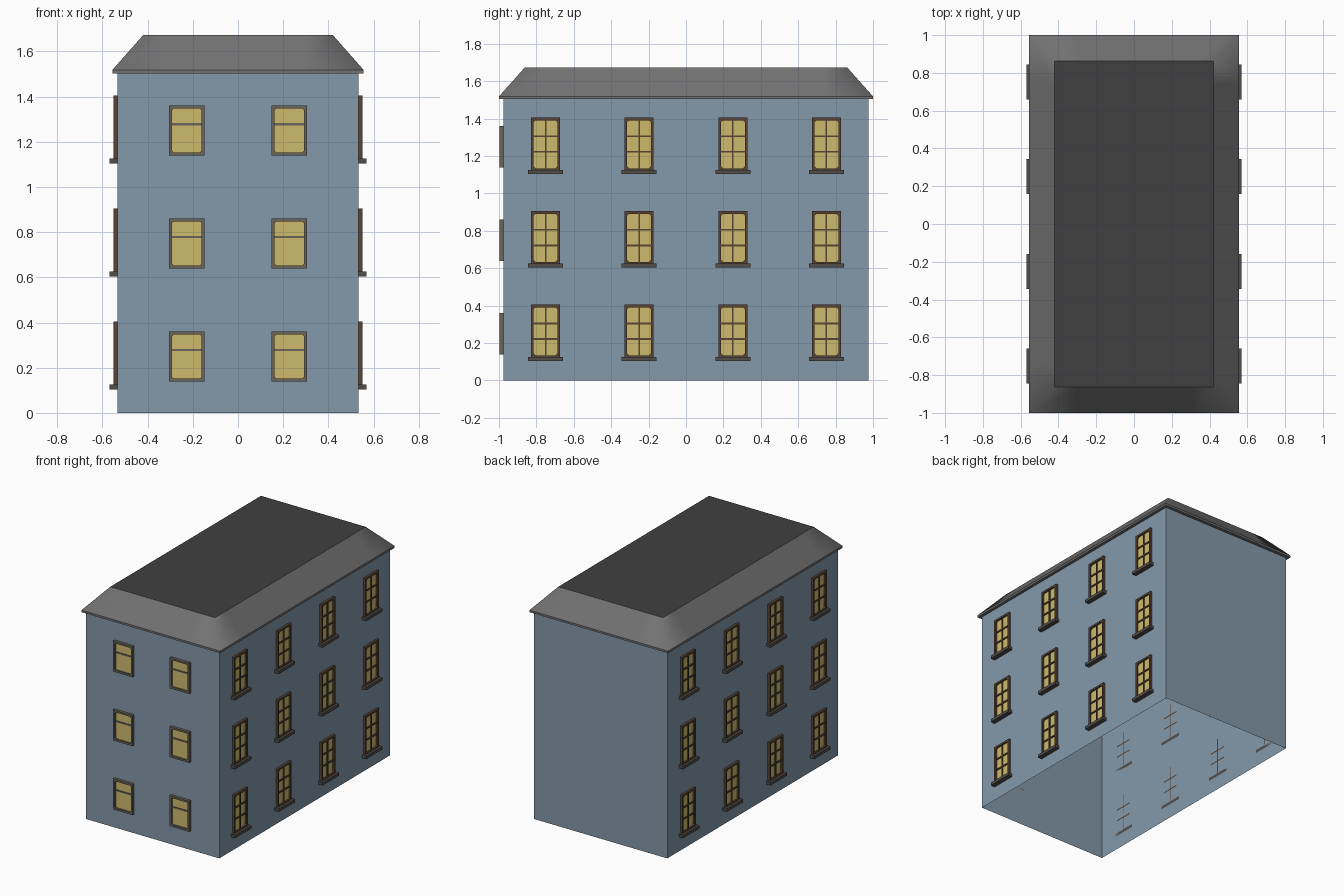
import bpy, bmesh, math
from mathutils import Matrix, Vector

if "Cube" in bpy.data.objects:
    bpy.data.objects.remove(bpy.data.objects["Cube"])


def material(name, rgb):
    m = bpy.data.materials.new(name)
    lin = [((c / 255 + 0.055) / 1.055) ** 2.4 for c in rgb]
    m.diffuse_color = (*lin, 1)
    m.use_nodes = True
    m.node_tree.nodes["Principled BSDF"].inputs["Base Color"].default_value = m.diffuse_color
    return m


WALL = material("blue wall", (132, 153, 171))
ROOF = material("grey roof", (114, 114, 114))
TOP = material("dark flat roof", (64, 64, 64))
GLASS = material("yellow glass", (206, 187, 111))
BROWN = material("brown frame", (88, 68, 52))
GREY = material("grey frame", (106, 100, 90))
SILL = material("sill stone", (82, 78, 74))


def to_mesh(name, bm, mat, smooth=False):
    me = bpy.data.meshes.new(name)
    for f in bm.faces:
        f.smooth = smooth
    bm.to_mesh(me)
    bm.free()
    me.materials.append(mat)
    return me


def place(name, me, matrix=Matrix()):
    ob = bpy.data.objects.new(name, me)
    bpy.context.collection.objects.link(ob)
    ob.matrix_world = matrix
    return ob


def box(bm, x0, x1, y0, y1, z0, z1):
    m = Matrix.Translation(((x0 + x1) / 2, (y0 + y1) / 2, (z0 + z1) / 2)) \
        @ Matrix.Diagonal((x1 - x0, y1 - y0, z1 - z0, 1))
    return bmesh.ops.create_cube(bm, size=1, matrix=m)["verts"]


def frame_ring(bm, w, h, t, cut, d):
    """Rectangular frame, corners of the opening cut off, standing d out of the wall."""
    inner, outer = [], []
    for sx, sz, flip in ((-1, -1, 0), (1, -1, 1), (1, 1, 0), (-1, 1, 1)):
        ix, iz = w / 2 - t, h / 2 - t
        pair = [(sx * ix, sz * (iz - cut)), (sx * (ix - cut), sz * iz)]
        inner += pair[::-1] if flip else pair
        outer.append((sx * w / 2, sz * h / 2))
    vi = [[bm.verts.new((x, y, z)) for x, z in inner] for y in (-d, 0)]
    vo = [[bm.verts.new((x, y, z)) for x, z in outer] for y in (-d, 0)]
    for i in range(4):
        a, b, c, j = 2 * i, 2 * i + 1, (2 * i + 2) % 8, (i + 1) % 4
        bm.faces.new((vo[0][i], vi[0][b], vi[0][a]))
        bm.faces.new((vo[0][i], vo[0][j], vi[0][c], vi[0][b]))
        bm.faces.new((vo[0][i], vo[1][i], vo[1][j], vo[0][j]))
    for i in range(8):
        j = (i + 1) % 8
        bm.faces.new((vi[0][i], vi[0][j], vi[1][j], vi[1][i]))
    bmesh.ops.recalc_face_normals(bm, faces=bm.faces)


# walls: open at the bottom and under the roof
BX, BY, EAVE = 0.534, 0.977, 1.505
bm = bmesh.new()
box(bm, -BX, BX, -BY, BY, 0, EAVE)
bmesh.ops.delete(bm, geom=[f for f in bm.faces if abs(f.normal.z) > 0.5], context="FACES_ONLY")
place("walls", to_mesh("walls", bm, WALL))

# eave slab
RX, RY, TX, TY, Z0, Z1 = 0.556, 1.0, 0.42, 0.863, 1.518, 1.672
bm = bmesh.new()
box(bm, -RX, RX, -RY, RY, 1.503, Z0)
place("eave", to_mesh("eave", bm, ROOF))


# sloped roof sides, smooth round the hips
def ring(bm, x, y, z, g=0.13):
    pts = [(-x, -y), (-x + g, -y), (x - g, -y), (x, -y), (x, -y + g), (x, y - g),
           (x, y), (x - g, y), (-x + g, y), (-x, y), (-x, y - g), (-x, -y + g)]
    return [bm.verts.new((*p, z)) for p in pts]


bm = bmesh.new()
low, high = ring(bm, RX, RY, Z0, 0.25), ring(bm, TX, TY, Z1, 0.12)
for i in range(12):
    j = (i + 1) % 12
    bm.faces.new((low[i], low[j], high[j], high[i]))
place("roof_slopes", to_mesh("roof_slopes", bm, ROOF, True))

# flat roof with a slightly sunken middle
bm = bmesh.new()
top = bm.faces.new([bm.verts.new((sx * TX, sy * TY, Z1))
                    for sx, sy in ((-1, -1), (1, -1), (1, 1), (-1, 1))])
bmesh.ops.inset_region(bm, faces=[top], thickness=0.024, depth=-0.012)
place("flat_roof", to_mesh("flat_roof", bm, TOP))

# side window parts, origin at the window centre, facing -y
W, H = 0.155, 0.285
bm = bmesh.new()
frame_ring(bm, W, H, 0.014, 0.010, 0.017)
box(bm, -0.004, 0.004, -0.012, 0, -H / 2 + 0.01, H / 2 - 0.01)
for z in (-0.040, 0.043):
    box(bm, -W / 2 + 0.01, W / 2 - 0.01, -0.012, 0, z - 0.005, z + 0.005)
side_frame = to_mesh("side_frame", bm, BROWN)

bm = bmesh.new()
box(bm, -W / 2 + 0.01, W / 2 - 0.01, -0.005, -0.001, -H / 2 + 0.01, H / 2 - 0.01)
side_glass = to_mesh("side_glass", bm, GLASS)

bm = bmesh.new()
box(bm, -0.093, 0.093, -0.034, 0, -0.158, -0.136)
side_sill = to_mesh("side_sill", bm, SILL)

# front window parts
FW, FH = 0.157, 0.222
bm = bmesh.new()
frame_ring(bm, FW, FH, 0.014, 0.007, 0.020)
box(bm, -FW / 2 + 0.01, FW / 2 - 0.01, -0.012, 0, 0.023, 0.033)
front_frame = to_mesh("front_frame", bm, GREY)

bm = bmesh.new()
box(bm, -FW / 2 + 0.01, FW / 2 - 0.01, -0.007, -0.001, -FH / 2 + 0.01, FH / 2 - 0.01)
front_glass = to_mesh("front_glass", bm, GLASS)

# place the windows on three floors
for floor in range(3):
    for x in (-0.227, 0.227):
        m = Matrix.Translation((x, -BY, 0.25 + 0.5 * floor))
        place("front_window_frame", front_frame, m)
        place("front_window_glass", front_glass, m)
    for side in (-1, 1):
        for y in (-0.751, -0.251, 0.251, 0.751):
            m = Matrix.Translation((side * BX, y, 0.262 + 0.5 * floor)) \
                @ Matrix.Rotation(side * math.pi / 2, 4, "Z")
            place("side_window_frame", side_frame, m)
            place("side_window_glass", side_glass, m)
            place("side_window_sill", side_sill, m)
